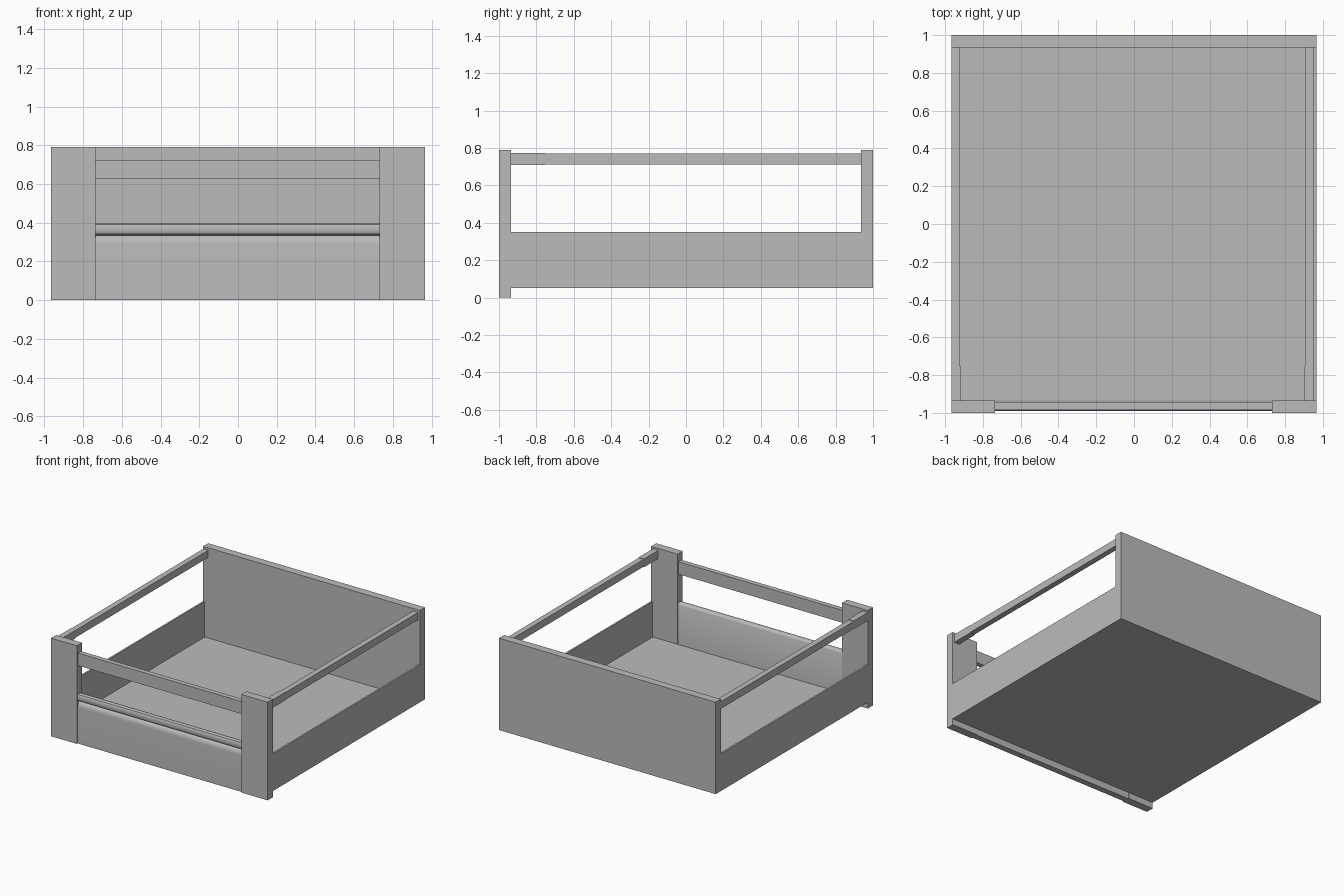
import bpy, bmesh, math

if "Cube" in bpy.data.objects:
    bpy.data.objects.remove(bpy.data.objects["Cube"])

grey = bpy.data.materials.new("plain grey")
grey.diffuse_color = (0.5, 0.5, 0.5, 1)
grey.use_nodes = True
grey.node_tree.nodes["Principled BSDF"].inputs["Base Color"].default_value = grey.diffuse_color


def finish(name, bm, smooth=None):
    bmesh.ops.recalc_face_normals(bm, faces=bm.faces)
    mesh = bpy.data.meshes.new(name)
    bm.to_mesh(mesh)
    bm.free()
    mesh.materials.append(grey)
    ob = bpy.data.objects.new(name, mesh)
    bpy.context.collection.objects.link(ob)
    if smooth is not None:
        bpy.ops.object.select_all(action='DESELECT')
        ob.select_set(True)
        bpy.context.view_layer.objects.active = ob
        bpy.ops.object.shade_smooth_by_angle(angle=math.radians(smooth))
    return ob


def box(name, x0, x1, y0, y1, z0, z1):
    bm = bmesh.new()
    bmesh.ops.create_cube(bm, size=1)
    for v in bm.verts:
        v.co = ((x0 + x1) / 2 + v.co.x * (x1 - x0),
                (y0 + y1) / 2 + v.co.y * (y1 - y0),
                (z0 + z1) / 2 + v.co.z * (z1 - z0))
    return finish(name, bm)


def extrude(name, points, offset, smooth=None):
    bm = bmesh.new()
    face = bm.faces.new([bm.verts.new(p) for p in points])
    new = bmesh.ops.extrude_face_region(bm, geom=[face])["geom"]
    bmesh.ops.translate(bm, vec=offset, verts=[g for g in new if isinstance(g, bmesh.types.BMVert)])
    return finish(name, bm, smooth)


W, F, B = 0.965, -0.935, 0.935      # half width, back of front posts, front of back panel

# Corner posts and back panel
box("front_post_left", -W, -0.735, -1, F, 0, 0.79)
box("front_post_right", 0.73, W, -1, F, 0, 0.79)
box("back_panel", -W, W, B, 1, 0.05, 0.79)

# Thin sheet tray: floor and both side walls
T = 0.014
tray = [(-W, 0.05), (W, 0.05), (W, 0.35), (W - T, 0.35), (W - T, 0.05 + T),
        (-W + T, 0.05 + T), (-W + T, 0.35), (-W, 0.35)]
extrude("tray", [(x, F, z) for x, z in tray], (0, B - F, 0))

# Lower front panel with finger groove under a rounded lip
groove = [(-0.99 + 0.03 * (1 - math.cos(a)), 0.29 + 0.045 * math.sin(a))
          for a in (math.pi / 2 * i / 6 for i in range(7))]
lip = [(-0.985, 0.342), (-0.99, 0.35), (-0.99, 0.382), (-0.985, 0.392), (-0.978, 0.395),
       (-0.955, 0.395), (-0.945, 0.39), (-0.94, 0.38)]
profile = [(-0.99, 0)] + groove + lip + [(-0.94, 0)]
extrude("lower_front_panel", [(-0.735, y, z) for y, z in profile], (1.465, 0, 0), 40)

# Upper rails with their front connectors
box("front_rail", -0.735, 0.73, -0.985, -0.945, 0.625, 0.725)
for side, x0, x1 in (("left", -W, -0.92), ("right", 0.905, 0.95)):
    box("side_rail_" + side, x0, x1, -0.755, B, 0.712, 0.77)
    box("rail_connector_" + side, x0 - 0.003 * (side == "right"),
        x1 + 0.003 * (side == "left"), F, -0.755, 0.708, 0.774)
